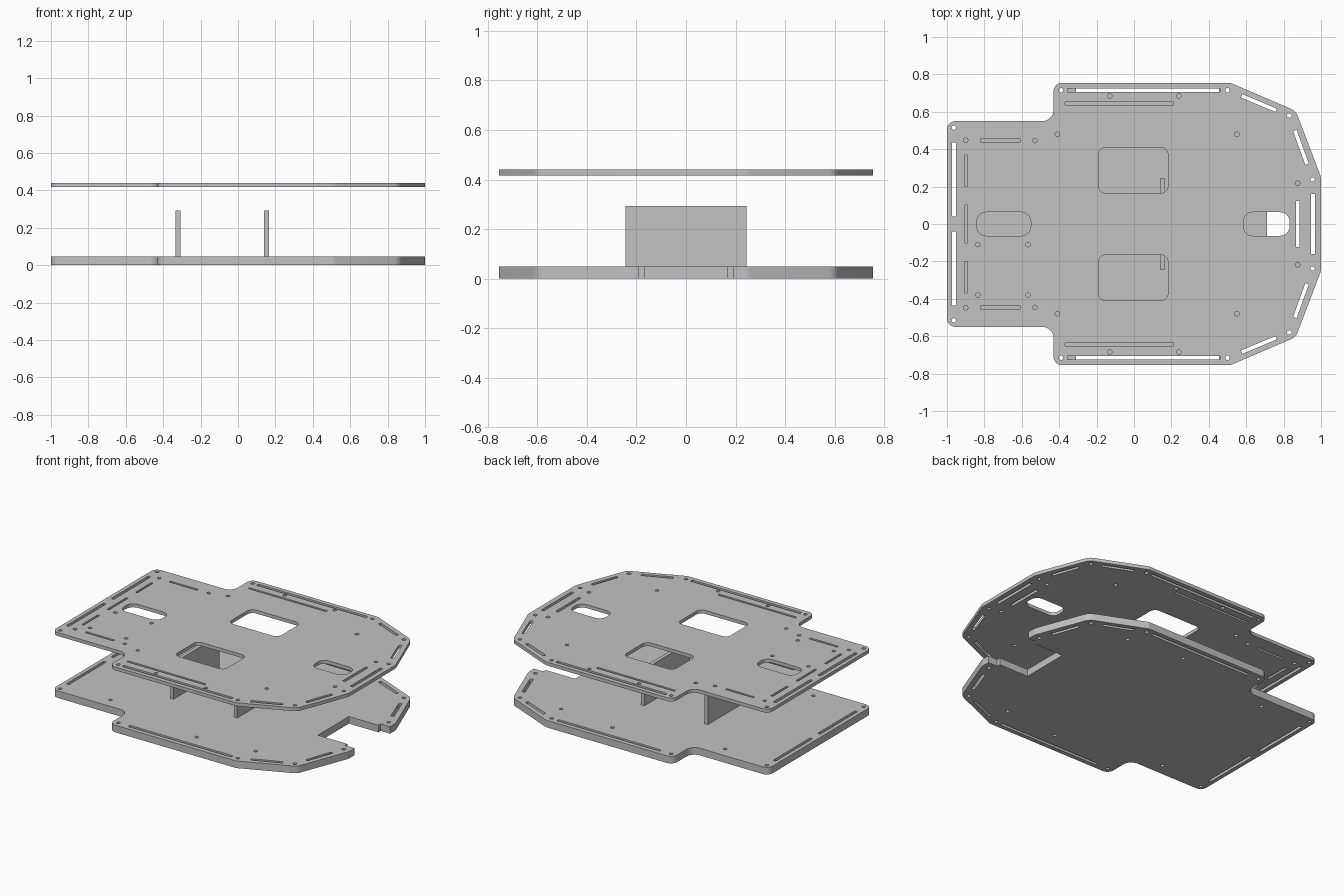
import bpy
import bmesh
import math
from mathutils import Vector

cube = bpy.data.objects.get("Cube")
if cube:
    bpy.data.objects.remove(cube)

grey = bpy.data.materials.new("plain grey")
grey.use_nodes = True
colour = (0.54, 0.54, 0.54, 1)
grey.diffuse_color = colour
grey.node_tree.nodes["Principled BSDF"].inputs["Base Color"].default_value = colour


def rounded(corners, steps=8):
    """Fillet a closed polygon given as (x, y, radius) corners."""
    points = []
    for i, (x, y, r) in enumerate(corners):
        here = Vector((x, y))
        if r == 0:
            points.append(here)
            continue
        before = (Vector(corners[i - 1][:2]) - here).normalized()
        after = (Vector(corners[(i + 1) % len(corners)][:2]) - here).normalized()
        half = before.angle(after) / 2
        centre = here + (before + after).normalized() * r / math.sin(half)
        start = here + before * r / math.tan(half) - centre
        end = here + after * r / math.tan(half) - centre
        points += [centre + start.lerp(end, s / steps).normalized() * r for s in range(steps + 1)]
    return points


def hole(x, y, r=0.012):
    turn = math.tau / 16
    return [Vector((x + r * math.cos(turn * i), y + r * math.sin(turn * i))) for i in range(16)]


def slot(x1, y1, x2, y2, width=0.02):
    a, b = Vector((x1, y1)), Vector((x2, y2))
    along = (b - a).normalized()
    side = Vector((-along.y, along.x)) * width / 2
    return [a + side, b + side, b - side, a - side]


def window(x1, x2, y1, y2, r):
    return rounded([(x1, y1, r), (x2, y1, r), (x2, y2, r), (x1, y2, r)])


def mirrored(loops):
    return loops + [[Vector((p.x, -p.y)) for p in loop] for loop in loops]


def finish(obj):
    obj.data.materials.clear()
    obj.data.materials.append(grey)
    bpy.ops.object.select_all(action='DESELECT')
    obj.select_set(True)
    bpy.context.view_layer.objects.active = obj
    bpy.ops.object.shade_smooth_by_angle(angle=math.radians(30))


def plate(name, loops, bottom, top):
    """Flat sheet: the first loop is the outline, the others are cut out."""
    curve = bpy.data.curves.new(name + "_profile", 'CURVE')
    curve.dimensions = '2D'
    curve.fill_mode = 'BOTH'
    curve.extrude = (top - bottom) / 2
    for loop in loops:
        spline = curve.splines.new('POLY')
        spline.points.add(len(loop) - 1)
        for point, p in zip(spline.points, loop):
            point.co = (p.x, p.y, 0, 1)
        spline.use_cyclic_u = True
    profile = bpy.data.objects.new(name + "_profile", curve)
    bpy.context.collection.objects.link(profile)
    bpy.context.view_layer.update()
    graph = bpy.context.evaluated_depsgraph_get()
    mesh = bpy.data.meshes.new_from_object(profile.evaluated_get(graph))
    bpy.data.objects.remove(profile)
    bm = bmesh.new()
    bm.from_mesh(mesh)
    bmesh.ops.remove_doubles(bm, verts=bm.verts, dist=0.0001)
    bmesh.ops.translate(bm, verts=bm.verts, vec=(0, 0, (top + bottom) / 2))
    bmesh.ops.recalc_face_normals(bm, faces=bm.faces)
    bm.to_mesh(mesh)
    bm.free()
    obj = bpy.data.objects.new(name, mesh)
    bpy.context.collection.objects.link(obj)
    finish(obj)


def box(name, x1, x2, y1, y2, z1, z2):
    bm = bmesh.new()
    bmesh.ops.create_cube(bm, size=1)
    for v in bm.verts:
        v.co = (x1 if v.co.x < 0 else x2, y1 if v.co.y < 0 else y2, z1 if v.co.z < 0 else z2)
    mesh = bpy.data.meshes.new(name)
    bm.to_mesh(mesh)
    bm.free()
    obj = bpy.data.objects.new(name, mesh)
    bpy.context.collection.objects.link(obj)
    finish(obj)


# Shared outline: one half, then its mirror image
half = [(1, 0.25, 0.08), (0.865, 0.605, 0.07), (0.515, 0.755, 0.06), (-0.43, 0.755, 0.045),
        (-0.43, 0.55, 0.06), (-1, 0.55, 0.045)]
other_half = [(x, -y, r) for x, y, r in reversed(half)]
outline = rounded(half + other_half)

# The lower sheet has a stepped notch in its +x edge
notch = [(1, -0.19, 0), (0.93, -0.19, 0), (0.93, -0.165, 0), (0.71, -0.165, 0)]
notch += [(x, -y, r) for x, y, r in reversed(notch)]
notched_outline = rounded(half + other_half + notch)

# Cut-outs along the rim, common to both sheets
rim = [hole(x, y) for x, y in
       [(-0.39, 0.715), (0.5, 0.715), (0.83, 0.58), (0.955, 0.238), (-0.963, 0.515)]]
rim += [slot(0.575, 0.685, 0.76, 0.608), slot(0.86, 0.5, 0.925, 0.32),
        slot(-0.963, 0.04, -0.963, 0.435)]

# Lower sheet
lower_cuts = rim + [slot(-0.31, 0.715, 0.455, 0.715)]
lower_cuts += [hole(x, y) for x, y in [(-0.62, 0.47), (0.12, 0.61), (0.53, 0.57)]]
plate("lower_plate", [notched_outline] + mirrored(lower_cuts), 0, 0.048)

# Upper sheet
upper_cuts = rim + [
    slot(-0.355, 0.715, 0.46, 0.715),
    slot(-0.37, 0.645, 0.21, 0.645, 0.015),
    slot(-0.82, 0.446, -0.61, 0.446, 0.015),
    slot(-0.897, 0.2, -0.897, 0.37, 0.015),
    window(-0.19, 0.182, 0.165, 0.41, 0.04),
]
upper_cuts += [hole(x, y) for x, y in
               [(-0.13, 0.685), (0.24, 0.685), (0.55, 0.48), (-0.41, 0.48),
                (-0.53, 0.446), (-0.9, 0.448), (0.875, 0.218)]]
centre_cuts = [
    slot(-0.897, -0.102, -0.897, 0.102, 0.015),
    slot(0.875, -0.123, 0.875, 0.123),
    slot(0.957, -0.16, 0.957, 0.16),
    window(-0.84, -0.552, -0.063, 0.063, 0.05),
    window(0.585, 0.832, -0.063, 0.063, 0.05),
]
centre_cuts += [hole(x, y) for x in (-0.835, -0.567) for y in (-0.11, -0.38)]
plate("upper_plate", [outline] + mirrored(upper_cuts) + centre_cuts, 0.417, 0.44)

# Upright dividers standing on the lower sheet
for name, x in (("right_divider", -0.333), ("left_divider", 0.14)):
    box(name, x, x + 0.025, -0.244, 0.244, 0.048, 0.293)
